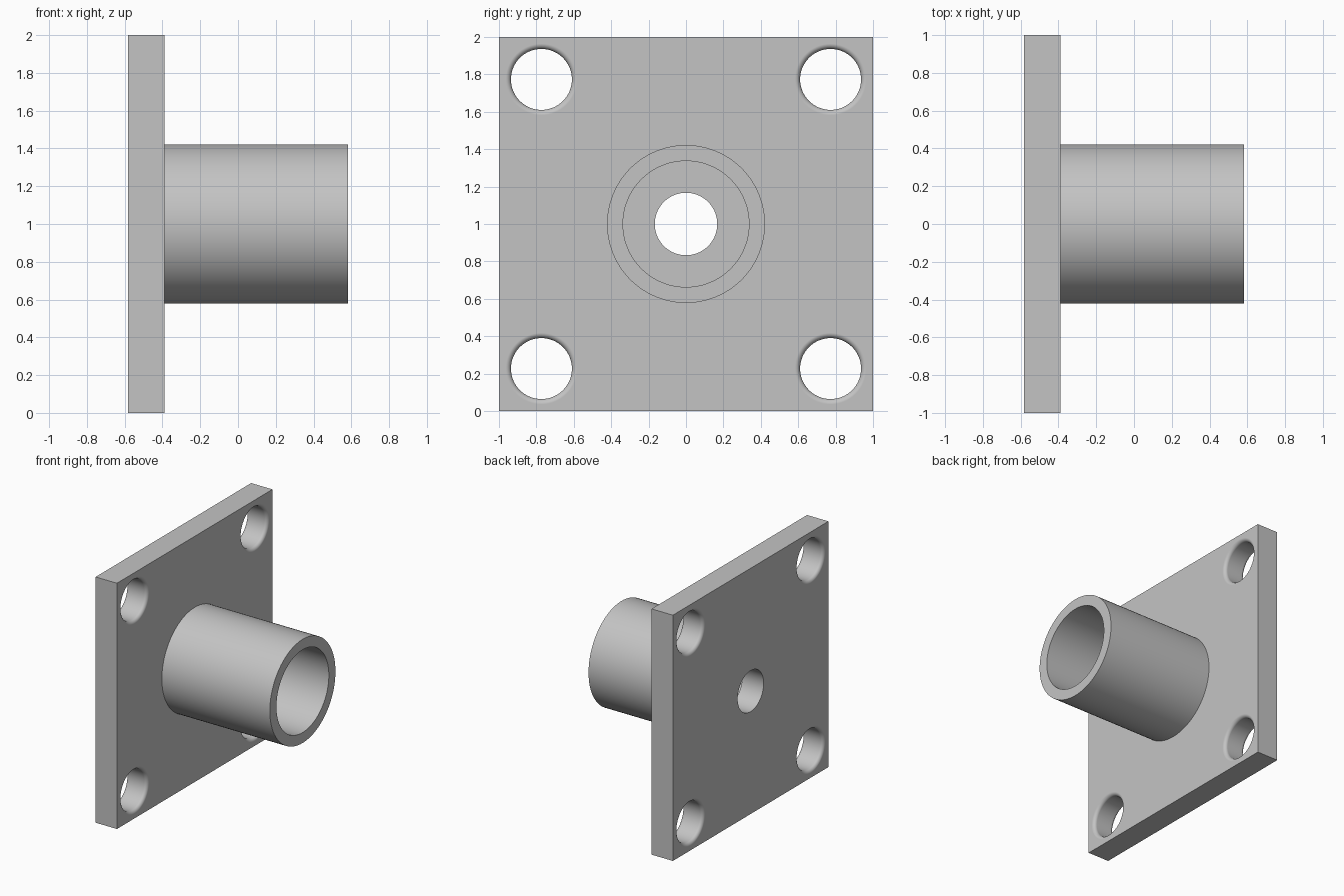
import bpy, bmesh
from math import radians, sin, cos
from mathutils import Matrix, Vector

default = bpy.data.objects.get("Cube")
if default:
    bpy.data.objects.remove(default, do_unlink=True)

BACK, FACE, END = -0.582, -0.39, 0.582     # x of plate back, plate front, tube end
CENTRE_Z = 1.0
TUBE_OUT, TUBE_IN, BORE = 0.422, 0.337, 0.167
HOLE, FILLET, OFFSET = 0.163, 0.028, 0.773

grey = bpy.data.materials.new("light grey")
grey.use_nodes = True
grey.diffuse_color = (0.55, 0.55, 0.55, 1)
grey.node_tree.nodes["Principled BSDF"].inputs["Base Color"].default_value = (0.55, 0.55, 0.55, 1)


def add_object(name, bm):
    bmesh.ops.recalc_face_normals(bm, faces=bm.faces)
    mesh = bpy.data.meshes.new(name)
    bm.to_mesh(mesh)
    bm.free()
    mesh.materials.append(grey)
    obj = bpy.data.objects.new(name, mesh)
    bpy.context.collection.objects.link(obj)
    return obj


def lathe(name, profile, y=0, z=CENTRE_Z, steps=96, capped=True):
    """Spin (x, radius) points about an axis along x."""
    bm = bmesh.new()
    verts = [bm.verts.new((x, y, z + r)) for x, r in profile]
    edges = [bm.edges.new(pair) for pair in zip(verts, verts[1:])]
    bmesh.ops.spin(bm, geom=verts + edges, cent=(0, y, z), axis=(1, 0, 0),
                   angle=radians(360), steps=steps, use_merge=True)
    bmesh.ops.remove_doubles(bm, verts=bm.verts, dist=0.0001)
    if capped:
        rims = [e for e in bm.edges if e.is_boundary]
        bmesh.ops.holes_fill(bm, edges=rims, sides=0)
    return add_object(name, bm)


def activate(obj):
    bpy.ops.object.select_all(action='DESELECT')
    obj.select_set(True)
    bpy.context.view_layer.objects.active = obj


def cut(obj, cutter):
    cutter.hide_render = True
    mod = obj.modifiers.new("hole", 'BOOLEAN')
    mod.operation = 'DIFFERENCE'
    mod.solver = 'EXACT'
    mod.object = cutter
    activate(obj)
    bpy.ops.object.modifier_apply(modifier=mod.name)
    bpy.data.objects.remove(cutter, do_unlink=True)


# Square mounting plate
bm = bmesh.new()
size = Matrix.Diagonal(Vector((FACE - BACK, 2, 2, 1)))
place = Matrix.Translation(((BACK + FACE) / 2, 0, CENTRE_Z))
bmesh.ops.create_cube(bm, size=1, matrix=place @ size)
plate = add_object("mounting_plate", bm)

# Central bore with sharp edges
cut(plate, lathe("bore_cutter", [(BACK - 0.1, BORE), (FACE + 0.1, BORE)]))

# Corner bolt holes with rounded rims on both faces
arc = [radians(15 * i) for i in range(7)]
rim = [(FILLET * (1 - cos(a)), HOLE + FILLET * (1 - sin(a))) for a in arc]
hole_profile = ([(BACK - 0.1, HOLE + FILLET)]
                + [(BACK + d, r) for d, r in rim]
                + [(FACE - d, r) for d, r in reversed(rim)]
                + [(FACE + 0.1, HOLE + FILLET)])
for sy in (-1, 1):
    for sz in (-1, 1):
        cut(plate, lathe("bolt_hole_cutter", hole_profile,
                         sy * OFFSET, CENTRE_Z + sz * OFFSET, steps=64))

# Hollow tube standing on the plate
tube = lathe("tube", [(FACE, TUBE_OUT), (END, TUBE_OUT), (END, TUBE_IN), (FACE, TUBE_IN)],
             capped=False)

# Smooth round surfaces, keep flat faces flat
for obj in (plate, tube):
    activate(obj)
    bpy.ops.object.shade_smooth_by_angle(angle=radians(30))
    weighted = obj.modifiers.new("weighted_normals", 'WEIGHTED_NORMAL')
    weighted.keep_sharp = True
